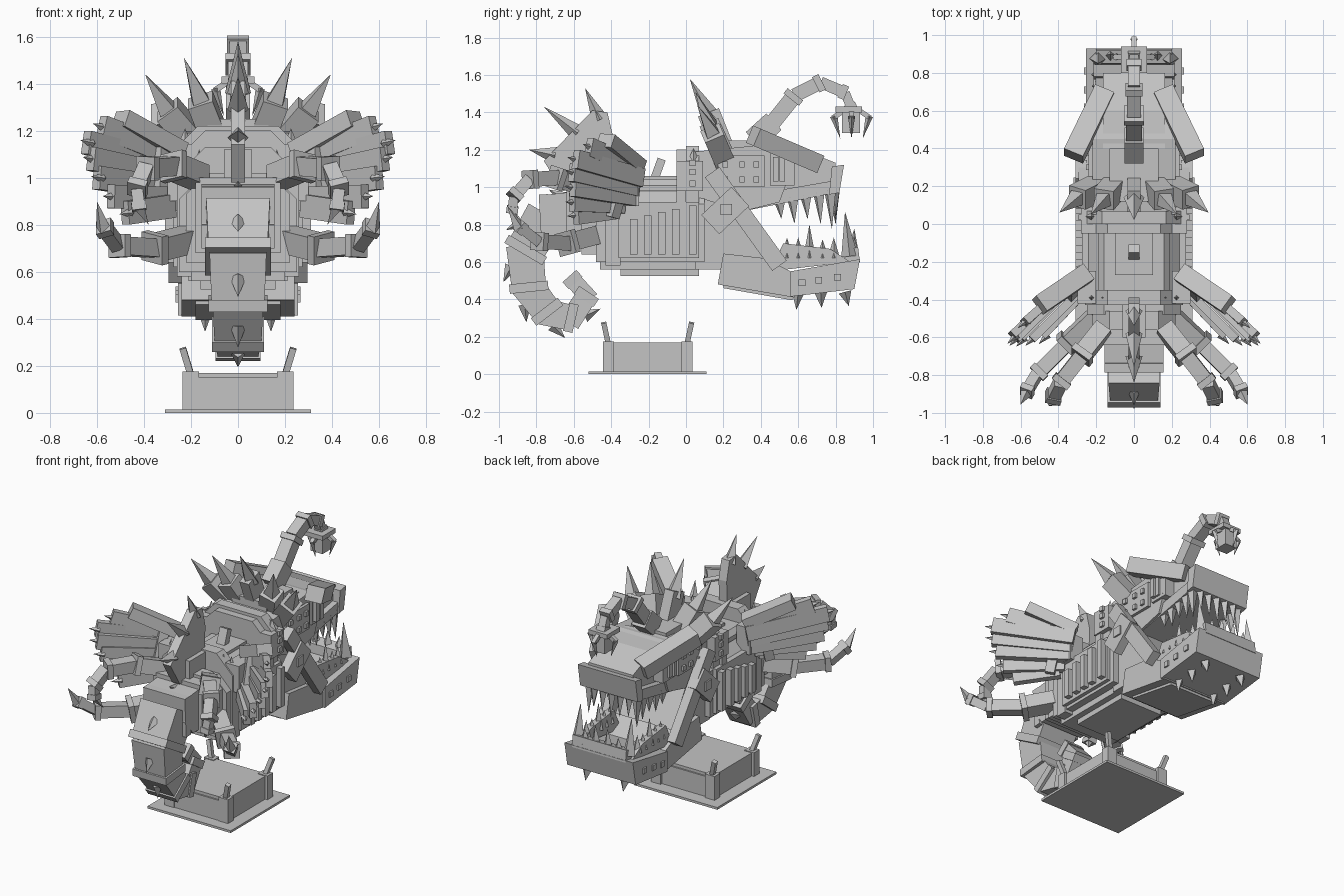
import bpy, bmesh, math
from mathutils import Vector as V, Matrix

cube = bpy.data.objects.get("Cube")
if cube:
    bpy.data.objects.remove(cube, do_unlink=True)

iron = bpy.data.materials.new("grey_iron")
iron.use_nodes = True
iron.diffuse_color = (0.55, 0.55, 0.55, 1)
iron.node_tree.nodes["Principled BSDF"].inputs["Base Color"].default_value = (0.55, 0.55, 0.55, 1)


def finish(name, bm):
    bmesh.ops.recalc_face_normals(bm, faces=bm.faces)
    mesh = bpy.data.meshes.new(name)
    bm.to_mesh(mesh)
    bm.free()
    mesh.materials.append(iron)
    bpy.context.collection.objects.link(bpy.data.objects.new(name, mesh))


def box(name, x, y, z):
    """Upright box from three (low, high) ranges."""
    bm = bmesh.new()
    bmesh.ops.create_cube(bm, size=1)
    for v in bm.verts:
        v.co = V([(a + b) / 2 + c * (b - a) for (a, b), c in zip((x, y, z), v.co)])
    finish(name, bm)


def beam(name, p, q, w, t, normal=(1, 0, 0), taper=1):
    """Box running from p to q; t is the thickness along the normal."""
    p, q = V(p), V(q)
    d = (q - p).normalized()
    s = V(normal).cross(d).normalized()
    n = d.cross(s)
    bm = bmesh.new()
    bmesh.ops.create_cube(bm, size=1)
    for v in bm.verts:
        k = taper if v.co.z > 0 else 1
        v.co = (p + q) / 2 + s * v.co.x * w * k + n * v.co.y * t * k + d * v.co.z * (q - p).length
    finish(name, bm)


def spike(name, p, q, r):
    """Four-sided spike with its base at p and its tip at q."""
    p, q = V(p), V(q)
    rot = (q - p).to_track_quat('Z', 'Y').to_matrix().to_4x4()
    bm = bmesh.new()
    bmesh.ops.create_cone(bm, cap_ends=True, segments=4, radius1=r, radius2=0, depth=(q - p).length,
                          matrix=Matrix.Translation((p + q) / 2) @ rot)
    finish(name, bm)


def prism(name, profile, x0, x1):
    """Side profile of (y, z) points stretched from x0 to x1."""
    bm = bmesh.new()
    f = bm.faces.new([bm.verts.new((x0, y, z)) for y, z in profile])
    ext = bmesh.ops.extrude_face_region(bm, geom=[f])
    for v in ext["geom"]:
        if isinstance(v, bmesh.types.BMVert):
            v.co.x = x1
    finish(name, bm)


def arch(name, y0, y1, w, low, high, cut=.09):
    """Upright slab across the body with its two top corners cut off."""
    bm = bmesh.new()
    pts = [(-w, low), (w, low), (w, high - cut), (w - cut, high), (cut - w, high), (-w, high - cut)]
    f = bm.faces.new([bm.verts.new((x, y0, z)) for x, z in pts])
    ext = bmesh.ops.extrude_face_region(bm, geom=[f])
    for v in ext["geom"]:
        if isinstance(v, bmesh.types.BMVert):
            v.co.y = y1
    finish(name, bm)


def chain(name, pts, w0, w1):
    """Tapering run of square links with a collar at each joint."""
    n = len(pts) - 1
    for i in range(n):
        p, q = V(pts[i]), V(pts[i + 1])
        w = w0 + (w1 - w0) * i / (n - 1)
        d = (q - p).normalized() * 0.02
        beam(f"{name}_link", p, q, w, w)
        beam(f"{name}_collar", q - d * 1.4, q + d * 0.4, w * 1.25, w * 1.25)


# Display stand
box("stand_plate", (-.31, .31), (-.52, .11), (0, .015))
box("stand_block", (-.22, .22), (-.43, .01), (.015, .17))
box("stand_front_panel", (-.165, .165), (-.44, .02), (.015, .15))
for s in (-1, 1):
    for y0, e in ((-.415, -1), (.005, 1)):
        box("stand_corner", sorted((s * .165, s * .237)), (y0 - .03, y0 + .03), (.015, .175))
        beam("stand_post", (s * .2, y0, .16), (s * .235, y0 + e * .025, .275), .028, .028)

# Hull
arch("hull", -.48, .1, .25, .6, 1.0)
box("hull_side_panel", (-.275, .275), (-.36, .07), (.62, .92))
box("hull_belly", (-.2, .2), (-.46, .2), (.56, .62))
box("hull_keel", (-.16, .16), (-.35, .07), (.525, .57))
arch("hull_roof", -.42, 0, .19, .98, 1.04, .03)
box("hull_roof_ridge", (-.1, .1), (-.27, -.03), (1.03, 1.06))
arch("stern_plate", -.56, -.46, .22, .64, 1.02)
box("stern_cap", (-.18, .18), (-.64, -.54), (.68, 1.0))
arch("rear_collar", -.43, -.35, .26, .58, 1.13, .12)
arch("front_collar", -.05, 0, .27, .62, 1.2, .13)
arch("neck_collar", 0, .07, .25, .62, 1.22, .08)
beam("roof_lever", (0, -.17, 1.04), (0, -.13, 1.15), .045, .06)
for s in (-1, 1):
    for i, y in enumerate((-.28, -.205, -.13, -.055, .035)):
        box("side_rib", sorted((s * .25, s * .31)), (y - .02, y + .02), (.64, .83 + .018 * i))
    box("collar_side", sorted((s * .2, s * .28)), (-.05, .09), (.98, 1.14))
    for x in (.165, .225):
        spike("collar_bolt", (s * x, -.39, 1.03), (s * x, -.39, 1.12), .03)
        spike("collar_bolt", (s * x, .04, 1.14), (s * x, .04, 1.21), .03)
    for z in (1.02, 1.08, 1.13):
        box("collar_stud", sorted((s * .26, s * .295)), (.02, .05), (z - .016, z + .016))

# Head and upper jaw
prism("throat", [(.05, .56), (.28, .56), (.45, .64), (.3, .88), (.05, 1.05)], -.21, .21)
prism("skull", [(.05, .95), (.3, .87), (.5, .92), (.6, 1.19), (.45, 1.23), (.05, 1.19)], -.22, .22)
prism("muzzle", [(.4, .9), (.8, .98), (.8, 1.13), (.6, 1.21), (.4, 1.23)], -.165, .165)
prism("upper_lip", [(.3, .87), (.8, .97), (.82, 1.04), (.3, .95)], -.205, .205)
prism("nose_bar", [(.765, .96), (.82, .97), (.845, 1.12), (.78, 1.11)], -.215, .215)
box("crown_plate", (-.13, .13), (.12, .4), (1.18, 1.25))
for s in (-1, 1):
    box("cheek_panel", sorted((s * .2, s * .24)), (.17, .42), (1.0, 1.17))
    for y in (.21, .3, .375):
        for z in (1.04, 1.12):
            box("cheek_stud", sorted((s * .23, s * .255)), (y - .014, y + .014), (z - .016, z + .016))
    for i in range(3):
        box("eye_slat", sorted((s * .18, s * (.26 - .012 * i))), (.465 + .035 * i, .495 + .035 * i), (1.03, 1.16))
    box("eye_socket", sorted((s * .15, s * .235)), (.45, .58), (1.01, 1.18))
    beam("brow", (s * .32, .36, 1.275), (s * .155, .7, 1.13), .1, .11)
    # Crown horns in square sockets
    for b, m, t in (((.1, .2, 1.18), (.16, .13, 1.33), (.23, .05, 1.51)),
                    ((.18, .2, 1.15), (.3, .14, 1.29), (.395, .06, 1.44))):
        b, m, t = [V((s * p[0], p[1], p[2])) for p in (b, m, t)]
        beam("horn_socket", b, m, .11, .11)
        spike("horn", m, t, .05)
    # Upper teeth along the side
    for i, y in enumerate((.5, .57, .64, .71, .77)):
        z = .91 + (y - .5) * .2
        spike("upper_tooth", (s * .175, y, z + .02), (s * .18, y + .01, z - (.08, .12, .11, .15, .19)[i]), .035)
for x in (-.13, -.065, 0, .065, .13):
    spike("upper_front_tooth", (x, .79, .99), (x, .8, .8 + abs(x) * .3), .033)
beam("centre_horn_socket", (0, .2, 1.2), (0, .12, 1.4), .12, .07)
spike("centre_horn", (0, .14, 1.36), (0, .02, 1.58), .055)

# Jaw arms and lower jaw
prism("jaw_rear", [(.17, .48), (.2, .645), (.42, .62), (.6, .53), (.58, .41)], -.24, .24)
prism("jaw_front", [(.56, .415), (.9, .455), (.93, .615), (.56, .55)], -.255, .255)
prism("jaw_lip_front", [(.84, .58), (.93, .6), (.92, .68), (.85, .66)], -.2, .2)
prism("jaw_underplate", [(.2, .46), (.57, .395), (.57, .43), (.2, .5)], -.18, .18)
for s in (-1, 1):
    beam("jaw_arm", (s * .265, .14, 1.08), (s * .265, .5, .58), .095, .06)
    beam("jaw_hinge", (s * .28, .13, .8), (s * .28, .29, .95), .14, .06)
    box("hinge_pin", sorted((s * .28, s * .32)), (.185, .245), (.85, .91))
    prism("jaw_lip_side", [(.45, .55), (.88, .6), (.77, .67), (.52, .7)], s * .17, s * .215)
    for i, y in enumerate((.62, .71, .81)):
        z = .485 + (y - .6) * .16
        box("jaw_stud", sorted((s * .25, s * .265)), (y - .018, y + .018), (z - .018, z + .018))
        spike("jaw_chin_spike", (s * .14, y - .02 + .03 * i, .44), (s * .14, y - .03 + .045 * i, .345 + .01 * i), .035)
    for y, h in ((.54, .08), (.6, .08), (.66, .15), (.73, .07), (.79, .08)):
        spike("lower_tooth", (s * .19, y, .62), (s * .19, y, .65 + h), .034)
    spike("lower_tusk", (s * .19, .875, .63), (s * .19, .85, .87), .045)
    for x in (.045, .125):
        spike("lower_front_tooth", (s * x, .89, .64), (s * x, .9, .8 - x * .5), .036)

# Lure stalk and hanging lantern
beam("lure_base", (0, .36, 1.25), (0, .47, 1.35), .12, .1)
chain("lure", [(0, .42, 1.29), (0, .58, 1.49), (0, .72, 1.56), (0, .85, 1.505), (0, .885, 1.42)], .085, .05)
box("lantern_cap", (-.07, .07), (.8, .94), (1.4, 1.43))
box("lantern", (-.045, .045), (.835, .93), (1.29, 1.4))
for a in range(4):
    d = V((math.cos(a * math.pi / 2), math.sin(a * math.pi / 2), 0))
    c = V((0, .885, 1.41))
    beam("lantern_claw", c + d * .04, c + d * .1 - V((0, 0, .04)), .026, .026)
    spike("lantern_claw_tip", c + d * .095 - V((0, 0, .03)), c + d * .06 - V((0, 0, .15)), .02)

# Back fin with spikes
prism("back_fin", [(-.4, 1.0), (-.39, 1.27), (-.42, 1.4), (-.5, 1.41), (-.76, 1.14), (-.66, .98)], -.03, .03)
box("back_fin_root", (-.06, .06), (-.6, -.4), (1.0, 1.12))
for b, t in (((-.46, 1.36), (-.54, 1.53)), ((-.58, 1.29), (-.76, 1.43)), ((-.7, 1.17), (-.84, 1.2))):
    spike("back_fin_spike", (0, *b), (0, *t), .045)

# Side fin planks: (root y, root z, tip x, tip y, tip z)
planks = [(-.25, 1.09, .58, -.52, 1.215), (-.25, 1.05, .635, -.6, 1.15), (-.26, 1.0, .625, -.61, 1.08),
          (-.29, .95, .59, -.615, 1.0), (-.34, .91, .54, -.61, .92), (-.39, .88, .47, -.6, .85)]
for s in (-1, 1):
    normal = V((s * .7, .72, 0))
    box("fin_mount", sorted((s * .2, s * .3)), (-.42, -.25), (.9, 1.08))
    for i, (y, z, *tip) in enumerate(planks):
        off = normal * (.015 if i % 2 else 0)
        p, q = V((s * .27, y, z)), V((s * tip[0], tip[1], tip[2]))
        d = (q - p).normalized()
        beam("fin_plank", p + off, q + off, .1, .045, normal)
        spike("fin_spike", q - d * .02, q + d * .05, .022)
    beam("fin_leading_edge", (s * .25, -.26, 1.11), (s * .5, -.43, 1.25), .075, .1, normal)
    beam("fin_brace", (s * .33, -.31, 1.16), (s * .34, -.4, .84), .06, .07, normal)
    # Lower and upper grasping arms
    low = [(.2, -.49, .74), (.36, -.64, .7), (.51, -.79, .71), (.57, -.89, .79)]
    chain("lower_arm", [(s * x, y, z) for x, y, z in low], .1, .055)
    spike("lower_arm_claw", (s * .57, -.89, .78), (s * .6, -.955, .9), .035)
    up = [(.16, -.55, 1.0), (.28, -.7, 1.05), (.39, -.84, 1.04), (.43, -.92, .95), (.42, -.93, .87)]
    chain("upper_arm", [(s * x, y, z) for x, y, z in up], .095, .05)
    spike("upper_arm_claw", (s * .42, -.93, .88), (s * .38, -.89, .8), .03)

# Curled tail: wide links shrinking to the tip, a low spike on each outer face
curl = [(-.58, .84), (-.76, .83), (-.86, .66), (-.84, .46), (-.74, .33), (-.61, .3), (-.53, .42), (-.61, .51)]
for i in range(len(curl) - 1):
    (y0, z0), (y1, z1) = curl[i:i + 2]
    d = V((0, y1 - y0, z1 - z0)).normalized()
    out = d.cross(V((1, 0, 0)))
    p, q = V((0, y0, z0)) - d * .03, V((0, y1, z1)) + d * .02
    w = .25 - .026 * i
    beam("tail_link", p, q, w, .3 - .029 * i, taper=.92)
    beam("tail_band", q - d * .05, q, w * 1.05, .31 - .03 * i)
    if i < 6:
        m = (p + q) / 2 + out * w * .42
        spike("tail_spike", m - d * .02, m + out * .05 + d * .06, .035)
prism("tail_shoulder", [(-.56, .7), (-.56, .98), (-.74, .96), (-.78, .8), (-.7, .7)], -.155, .155)
